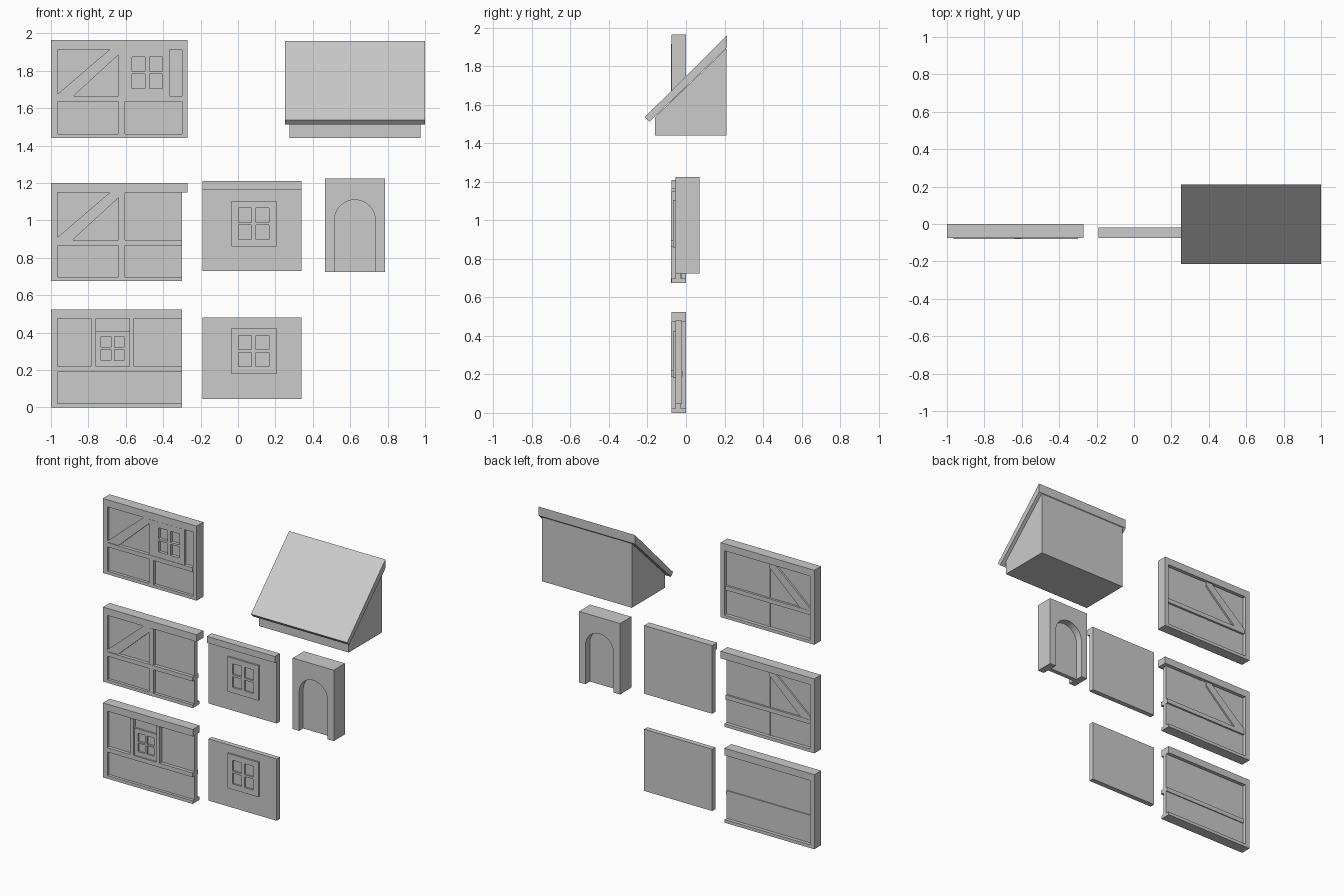
import bpy, bmesh, math

cube = bpy.data.objects.get("Cube")
if cube:
    bpy.data.objects.remove(cube, do_unlink=True)

GREY = (0.6, 0.6, 0.6, 1)
mat = bpy.data.materials.new("plain grey")
mat.use_nodes = True
mat.diffuse_color = GREY
mat.node_tree.nodes["Principled BSDF"].inputs["Base Color"].default_value = GREY

FRONT, BACK = -0.075, 0.0          # timber frame depth
WALL_F, WALL_B = -0.055, -0.025    # infill depth


def finish(name, bm):
    bmesh.ops.recalc_face_normals(bm, faces=bm.faces)
    mesh = bpy.data.meshes.new(name)
    bm.to_mesh(mesh)
    bm.free()
    mesh.materials.append(mat)
    obj = bpy.data.objects.new(name, mesh)
    bpy.context.collection.objects.link(obj)
    return obj


def prism(name, points, start, end, axis="y"):
    """Extrude a flat outline: (x, z) along y, or (y, z) along x."""
    bm = bmesh.new()
    place = (lambda a, b, d: (a, d, b)) if axis == "y" else (lambda a, b, d: (d, a, b))
    face = bm.faces.new([bm.verts.new(place(a, b, start)) for a, b in points])
    grown = bmesh.ops.extrude_face_region(bm, geom=[face])
    shift = place(0, 0, end - start)
    bmesh.ops.translate(bm, vec=shift,
                        verts=[v for v in grown["geom"] if isinstance(v, bmesh.types.BMVert)])
    return finish(name, bm)


def box(name, x0, x1, z0, z1, y0=FRONT, y1=BACK):
    return prism(name, [(x0, z0), (x1, z0), (x1, z1), (x0, z1)], y0, y1)


def window(name, x0, x1, z0, z1, front, back=WALL_F + 0.002):
    """Proud surround with four sunk panes."""
    w, h = x1 - x0, z1 - z0
    bx, bz, bar = w * 0.16, h * 0.16, w * 0.05
    cx, cz = (x0 + x1) / 2, (z0 + z1) / 2
    for side, a, b in (("left", x1 - bx, x1), ("right", x0, x0 + bx)):
        box(f"{name}_{side}_jamb", a, b, z0, z1, front, back)
    for part, a, b in (("head", z1 - bz, z1), ("sill", z0, z0 + bz)):
        box(f"{name}_{part}", x0 + bx, x1 - bx, a, b, front, back)
    box(f"{name}_mullion", cx - bar, cx + bar, z0 + bz, z1 - bz, front, back)
    for side, a, b in (("left", cx + bar, x1 - bx), ("right", x0 + bx, cx - bar)):
        box(f"{name}_{side}_glazing_bar", a, b, cz - bar * 0.6, cz + bar * 0.6, front, back)


def timber_frame(name, z, right, beam_end, rail_z, rail_back):
    """Infill wall with sill, head beam, outer post and middle rail."""
    box(f"{name}_infill", -0.98, right, z + 0.01, z + 0.49, WALL_F, WALL_B)
    box(f"{name}_outer_post", -1, -0.965, z, z + 0.475)
    box(f"{name}_head_beam", -1, beam_end, z + 0.475, z + 0.525)
    box(f"{name}_sill", -0.965, right, z, z + 0.022)
    box(f"{name}_rail", -0.965, right, z + rail_z, z + rail_z + 0.03, -0.079, rail_back)


def braced_bay(name, z, back):
    """Centre post with a diagonal brace beside it."""
    box(f"{name}_centre_post", -0.64, -0.605, z, z + 0.475, -0.077, WALL_B + 0.003)
    low, top = z + 0.22, z + 0.475
    prism(f"{name}_brace", [(-0.965, low), (-0.885, low), (-0.64, top - 0.03),
                            (-0.64, top), (-0.685, top), (-0.965, low + 0.015)],
          -0.073, back)


# Lower timber wall: three bays over a rail, window in the middle bay
timber_frame("lower_wall", 0.0, -0.3, -0.3, 0.19, -0.018)
for i, x in enumerate((-0.785, -0.58)):
    box(f"lower_wall_stud_{i + 1}", x, x + 0.025, 0.22, 0.475, -0.079, WALL_F + 0.01)
window("lower_wall_window", -0.76, -0.58, 0.22, 0.41, -0.068)

# Middle timber wall: braced, head beam runs past the end
timber_frame("middle_wall", 0.675, -0.3, -0.27, 0.19, -0.012)
braced_bay("middle_wall", 0.675, -0.014)

# Upper timber wall: closed by a second post, window panel beside a narrow bay
timber_frame("upper_wall", 1.44, -0.3, -0.27, 0.195, -0.01)
braced_bay("upper_wall", 1.44, -0.012)
box("upper_wall_end_post", -0.3, -0.27, 1.44, 1.915)
window("upper_wall_window", -0.605, -0.365, 1.665, 1.915, -0.076)

# Plain walls with a framed window, the upper one with a head beam
for name, z0, z1, w0 in (("plain_wall", 0.045, 0.48, 0.18),
                         ("beamed_wall", 0.73, 1.19, 0.86)):
    box(name, -0.19, 0.34, z0, z1, WALL_F, -0.02)
    window(f"{name}_window", -0.035, 0.205, w0, w0 + 0.245, -0.067)
box("beamed_wall_head_beam", -0.19, 0.34, 1.165, 1.21, FRONT, -0.02)

# Arched doorway with a sunk door
cx, r, spring, base = 0.625, 0.11, 1.0, 0.725
arc = [(cx + r * math.cos(math.pi * i / 16), spring + r * math.sin(math.pi * i / 16))
       for i in range(17)]
outline = [(0.465, base), (0.465, 1.225), (0.785, 1.225), (0.785, base), (cx + r, base)]
prism("doorway_surround", outline + arc + [(cx - r, base)], WALL_F, 0.07)
prism("door", [(cx + r, base)] + arc + [(cx - r, base)], -0.01, 0.02)

# Lean-to roof: wedge body under a sloping slab
prism("roof_body", [(-0.16, 1.44), (0.21, 1.44), (0.21, 1.892), (-0.16, 1.537)],
      0.275, 0.975, "x")
prism("roof_slab", [(-0.213, 1.537), (-0.19, 1.512), (0.212, 1.897), (0.212, 1.96)],
      0.25, 1.0, "x")
